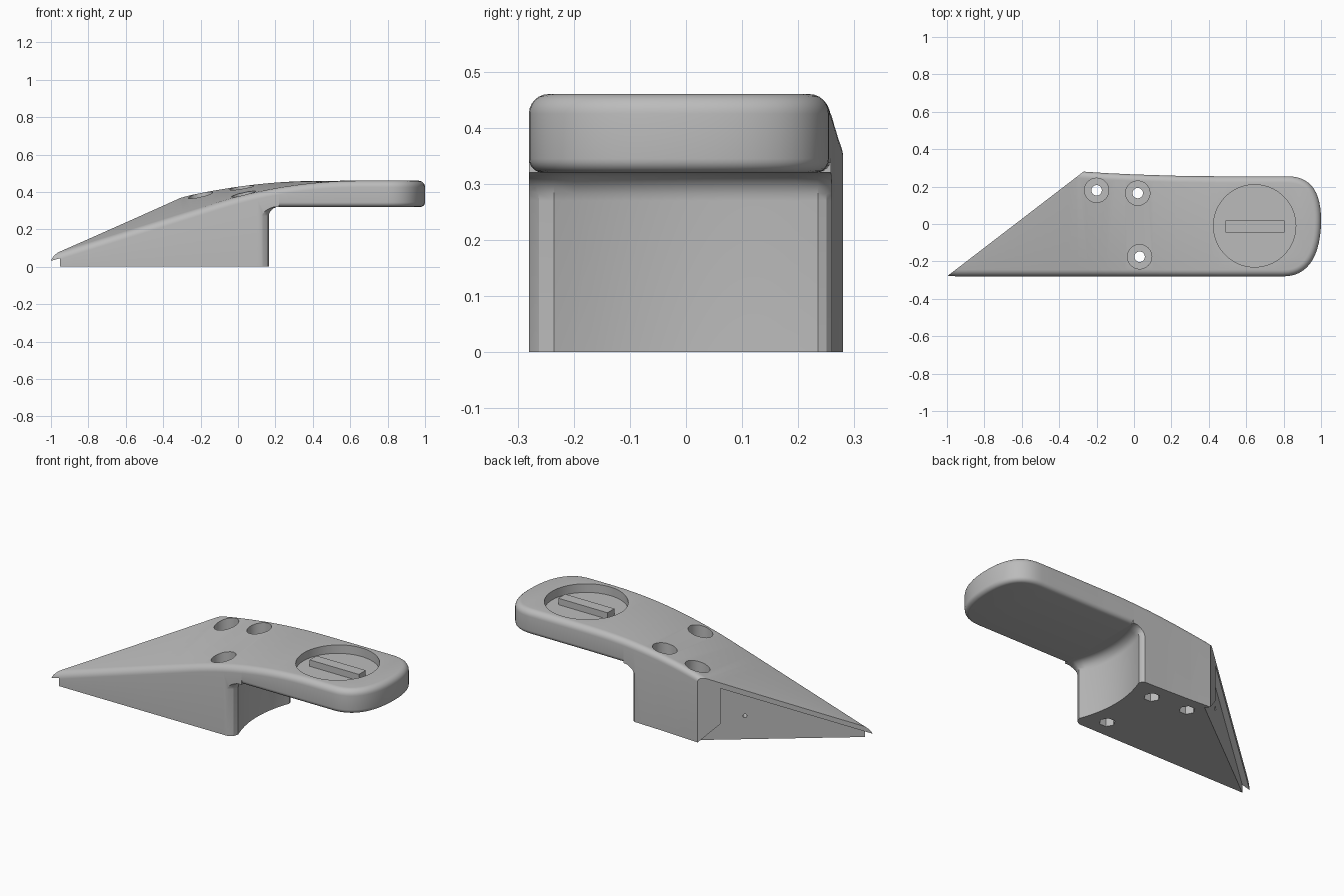
import bpy, bmesh, math
from mathutils import Vector
from mathutils.geometry import interpolate_bezier

cube = bpy.data.objects.get("Cube")
if cube:
    bpy.data.objects.remove(cube, do_unlink=True)

grey = bpy.data.materials.new("mid grey")
grey.use_nodes = True
COLOUR = (0.5, 0.5, 0.5, 1)
grey.diffuse_color = COLOUR
grey.node_tree.nodes["Principled BSDF"].inputs["Base Color"].default_value = COLOUR

TOP, UNDER, JOIN = 0.46, 0.32, 0.22
TIP, HEEL = Vector((-1, -0.28, 0)), Vector((-0.27, 0.28, 0))


def top_height(x, y):
    """Ruled, twisted top surface between a front and a back profile."""
    front = 0.06 + 0.313 * (x + 1) if x < -0.1 else TOP - 0.2076 * max(0, 0.654 - x) ** 2
    back = 0.385 + 0.32 * (x + 0.27) if x < -0.27 else TOP - 0.167 * max(0, 0.4 - x) ** 2
    t = (y + 0.28) / 0.56
    return front + (back - front) * t


def finish(name, bm):
    bmesh.ops.recalc_face_normals(bm, faces=bm.faces)
    mesh = bpy.data.meshes.new(name)
    bm.to_mesh(mesh)
    bm.free()
    mesh.materials.append(grey)
    ob = bpy.data.objects.new(name, mesh)
    bpy.context.collection.objects.link(ob)
    return ob


def prism(points, offset):
    bm = bmesh.new()
    face = bm.faces.new([bm.verts.new(p) for p in points])
    ext = bmesh.ops.extrude_face_region(bm, geom=[face])
    bmesh.ops.translate(bm, vec=offset, verts=[g for g in ext["geom"] if isinstance(g, bmesh.types.BMVert)])
    bmesh.ops.recalc_face_normals(bm, faces=bm.faces)
    return bm


def round_edges(bm, z, radius, rule):
    edges = [e for e in bm.edges if all(abs(v.co.z - z) < 1e-4 for v in e.verts)
             and rule(*[v.co for v in e.verts])]
    bmesh.ops.bevel(bm, geom=edges, offset=radius, offset_type='OFFSET', segments=6,
                    profile=0.5, affect='EDGES', clamp_overlap=False)


def outer_edge(a, b):
    on_join = abs(a.x - JOIN) < 1e-4 and abs(b.x - JOIN) < 1e-4
    on_slant = min(a.x, b.x) < -0.9 and max(a.y, b.y) > 0
    return not (on_join or on_slant)


def shaped_body(outline, bottom, under_radius):
    bm = prism([(x, y, bottom) for x, y in outline], (0, 0, TOP - bottom))
    round_edges(bm, TOP, 0.035, outer_edge)
    if under_radius:
        round_edges(bm, bottom, under_radius, outer_edge)
    # Slice across so that the top can curve
    for i in range(-19, 16):
        bmesh.ops.bisect_plane(bm, geom=bm.verts[:] + bm.edges[:] + bm.faces[:],
                               plane_co=(i * 0.05 + 0.003, 0, 0), plane_no=(1, 0, 0))
    for v in bm.verts:
        if v.co.z > 0.4:
            v.co.z += top_height(v.co.x, v.co.y) - TOP
    return bm


def cut(target, cutter):
    cutter.hide_render = True
    mod = target.modifiers.new("cut", 'BOOLEAN')
    mod.operation, mod.solver, mod.object = 'DIFFERENCE', 'EXACT', cutter
    bpy.context.view_layer.objects.active = target
    bpy.ops.object.modifier_apply(modifier=mod.name)
    bpy.data.objects.remove(cutter, do_unlink=True)


def cylinder(x, y, z0, z1, radius, sides=40):
    ring = [(x + radius * math.cos(math.tau * i / sides),
             y + radius * math.sin(math.tau * i / sides), z0) for i in range(sides)]
    return finish("cylinder_cutter", prism(ring, (0, 0, z1 - z0)))


# Wedge-shaped base with the slanted end
base = finish("wedge_base", shaped_body(
    [TIP.xy, (JOIN, -0.28), (JOIN, 0.258), (0, 0.265), (-0.15, 0.272), HEEL.xy], 0, 0))

# Overhanging rounded slab
end_curve = (interpolate_bezier(Vector((0.8, -0.28)), Vector((0.93, -0.28)), Vector((1, -0.17)), Vector((1, 0.02)), 14)
             + interpolate_bezier(Vector((1, 0.02)), Vector((1, 0.18)), Vector((0.94, 0.255)), Vector((0.82, 0.255)), 14)[1:])
slab = finish("overhang_slab", shaped_body(
    [(JOIN, -0.28)] + [tuple(p) for p in end_curve] + [(0.45, 0.255), (JOIN, 0.258)], UNDER, 0.025))

# Hollowed end wall of the base, filleted into the slab
wall = [(0.05, -0.3), (0.115, -0.283), (0.135, -0.277), (0.155, -0.262), (0.165, -0.235)]
for i in range(1, 14):
    t = i / 14
    wall.append((0.165 - 0.18 * t * (1 - t), -0.235 + 0.47 * t))
wall += [(0.165, 0.235), (0.16, 0.25), (0.145, 0.262), (0.08, 0.28)]
loop = [(0.5, -0.4), (0.05, -0.4)] + wall + [(0.08, 0.4), (0.5, 0.4)]
hollow = prism([(x, y, -0.1) for x, y in loop], (0, 0, UNDER + 0.1))
round_edges(hollow, UNDER, 0.05, lambda a, b: max(a.x, b.x) < 0.2 and max(abs(a.y), abs(b.y)) < 0.31)
cut(base, finish("wall_cutter", hollow))

# Shallow recess in the slanted end, open at the bottom
along = (TIP - HEEL).normalized()
inward = Vector((-along.y, along.x, 0))
if inward.x < 0:
    inward = -inward
recess = [(-0.1, -0.088), (0.12, 0.105), (0.12, 0.31), (0.97, 0.014), (0.97, -0.088)]
points = [HEEL + along * s + Vector((0, 0, z)) - inward * 0.1 for s, z in recess]
cut(base, finish("recess_cutter", prism(points, inward * 0.13)))

# Small peg hole in the recess
centre = HEEL + along * 0.25 + Vector((0, 0, 0.135))
peg = [centre + along * 0.011 * math.cos(math.tau * i / 16)
       + Vector((0, 0, 0.011 * math.sin(math.tau * i / 16))) for i in range(16)]
cut(base, finish("peg_cutter", prism(peg, inward * 0.08)))

# Counterbored bolt holes with hexagonal nut pockets below
for x, y in ((-0.2, 0.18), (0.02, 0.165), (0.03, -0.175)):
    cut(base, cylinder(x, y, top_height(x, y) - 0.12, 0.6, 0.065))
    cut(base, cylinder(x, y, -0.1, 0.5, 0.028, 24))
    cut(base, cylinder(x, y, -0.1, 0.08, 0.042, 6))

# Round dial pocket in the slab
cut(slab, cylinder(0.645, -0.01, TOP - 0.05, 0.6, 0.22, 72))

# Raised bar on the pocket floor
bar_loop = [(0.49, -0.045), (0.805, -0.045), (0.805, 0.018), (0.49, 0.018)]
bar = finish("pocket_bar", prism([(x, y, TOP - 0.055) for x, y in bar_loop], (0, 0, 0.042)))

for ob in (base, slab):
    bpy.ops.object.select_all(action='DESELECT')
    ob.select_set(True)
    bpy.context.view_layer.objects.active = ob
    bpy.ops.object.shade_smooth_by_angle(angle=math.radians(32))
